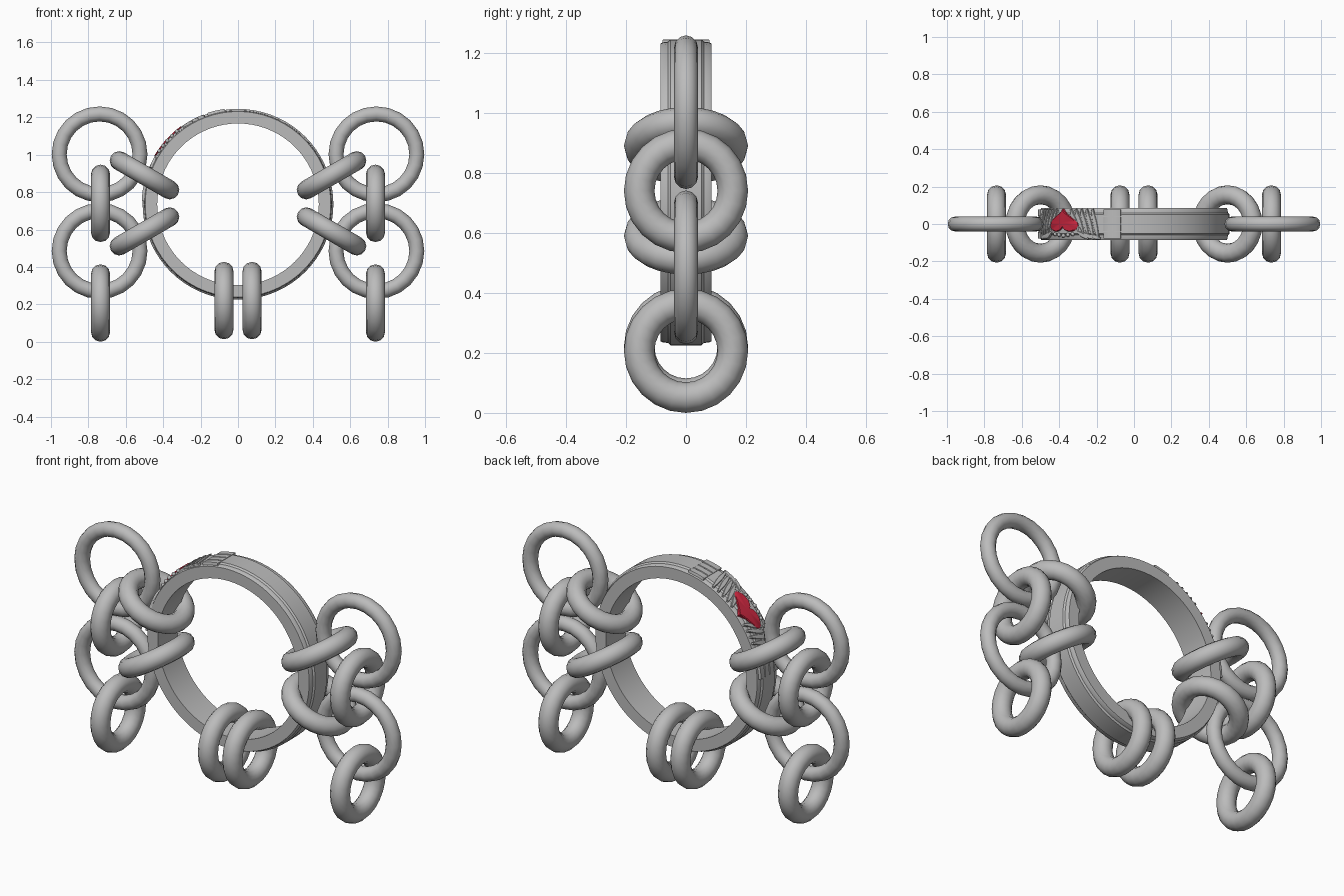
import bpy, bmesh, math
from mathutils import Vector

cube = bpy.data.objects.get("Cube")
if cube:
    bpy.data.objects.remove(cube)


def material(name, color, rough=0.5):
    m = bpy.data.materials.new(name)
    m.use_nodes = True
    m.diffuse_color = (*color, 1)
    bsdf = m.node_tree.nodes["Principled BSDF"]
    bsdf.inputs["Base Color"].default_value = (*color, 1)
    bsdf.inputs["Roughness"].default_value = rough
    return m


GREY = material("steel grey", (0.5, 0.5, 0.5))
RED = material("enamel red", (0.6, 0.02, 0.05))
CENTER_Z, RADIUS = 0.735, 0.508
MOTIF = math.radians(138)      # middle of the ornament on the band


def finish(bm, name, mat, angle=35):
    bmesh.ops.recalc_face_normals(bm, faces=bm.faces)
    mesh = bpy.data.meshes.new(name)
    bm.to_mesh(mesh)
    bm.free()
    ob = bpy.data.objects.new(name, mesh)
    bpy.context.collection.objects.link(ob)
    mesh.materials.append(mat)
    bpy.ops.object.select_all(action="DESELECT")
    ob.select_set(True)
    bpy.context.view_layer.objects.active = ob
    bpy.ops.object.shade_smooth_by_angle(angle=math.radians(angle))
    return ob


def link(name, x, z, major, minor, rotation):
    bpy.ops.mesh.primitive_torus_add(
        major_segments=24, minor_segments=12, major_radius=major,
        minor_radius=minor, location=(x, 0, z),
        rotation=[math.radians(a) for a in rotation])
    ob = bpy.context.object
    ob.name = name
    ob.data.materials.append(GREY)
    bpy.ops.object.shade_smooth_by_angle(angle=math.radians(60))


def on_band(s, y, h):
    """Wrap arc length s, width y and height h around the band."""
    a = MOTIF - s / RADIUS
    r = RADIUS + h
    return Vector((r * math.cos(a), y, CENTER_Z + r * math.sin(a)))


def add_plate(bm, outline, h, inset=0.8):
    """Raised plate with a sloped edge, following the band."""
    cs = sum(p[0] for p in outline) / len(outline)
    cy = sum(p[1] for p in outline) / len(outline)
    top = [(cs + (s - cs) * inset, cy + (y - cy) * inset) for s, y in outline]
    rings = [[bm.verts.new(on_band(s, y, k)) for s, y in pts]
             for pts, k in ((outline, -0.012), (outline, h * 0.6), (top, h))]
    n = len(outline)
    for a, b in zip(rings, rings[1:]):
        for i in range(n):
            j = (i + 1) % n
            bm.faces.new((a[i], a[j], b[j], b[i]))
    mid = bm.verts.new(on_band(cs, cy, h))
    for i in range(n):
        bm.faces.new((rings[2][i], rings[2][(i + 1) % n], mid))


def stroke(bm, a, b, width, h):
    """Tapered rib from a to b."""
    a, b = Vector(a), Vector(b)
    d = (b - a).normalized()
    side = Vector((-d.y, d.x)) * width / 2
    pts = []
    steps = 6
    for i in range(steps + 1):
        t = i / steps
        pts.append(a.lerp(b, t) + side * (0.45 + 0.55 * math.sin(math.pi * t)))
    pts += [2 * a.lerp(b, (steps - i) / steps) - pts[steps - i] for i in range(steps + 1)]
    add_plate(bm, [(p.x, p.y) for p in pts], h, 0.85)


# Main band: lathe a stepped cross-section around the y axis
half = [(0.432, 0.085), (0.496, 0.085), (0.5, 0.078), (0.502, 0.06), (0.51, 0.052)]
profile = half + [(r, -y) for r, y in reversed(half)]
bm = bmesh.new()
SEG = 72
rows = [[bm.verts.new((r * math.cos(a), y, CENTER_Z + r * math.sin(a))) for r, y in profile]
        for a in (2 * math.pi * i / SEG for i in range(SEG))]
for i in range(SEG):
    a, b = rows[i], rows[(i + 1) % SEG]
    for k in range(len(profile)):
        m = (k + 1) % len(profile)
        bm.faces.new((a[k], a[m], b[m], b[k]))
finish(bm, "main_band", GREY, 30)

# Chain links, mirrored to both sides
for side, tag in ((1, "left"), (-1, "right")):
    link(f"upper_large_link_{tag}", 0.74 * side, 1.002, 0.216, 0.04, (90, 0, 0))
    link(f"lower_large_link_{tag}", 0.74 * side, 0.485, 0.216, 0.04, (90, 0, 0))
    link(f"middle_small_link_{tag}", 0.735 * side, 0.74, 0.156, 0.051, (0, 90, 0))
    link(f"hanging_small_link_{tag}", 0.735 * side, 0.207, 0.156, 0.051, (0, 90, 0))
    link(f"upper_tilted_link_{tag}", 0.5 * side, 0.89, 0.156, 0.051, (0, -30 * side, 0))
    link(f"lower_tilted_link_{tag}", 0.5 * side, 0.59, 0.156, 0.051, (0, 30 * side, 0))
    link(f"bottom_link_{tag}", 0.075 * side, 0.22, 0.156, 0.051, (0, 90, 0))

# Ribbed end bars and feather strokes on either side of the heart
bars, feathers = bmesh.new(), bmesh.new()
for m in (1, -1):
    for k in range(4):
        y = -0.06 + 0.04 * k
        add_plate(bars, [(m * s, y + w) for s, w in
                         ((0.26, -0.018), (0.305, -0.018), (0.355, -0.018),
                          (0.355, 0.018), (0.305, 0.018), (0.26, 0.018))], 0.007, 0.9)
    for k in range(5):
        s = 0.055 + 0.035 * k
        stroke(feathers, (m * s, 0.078), (m * (s + 0.055 - 0.005 * k), -0.03 - 0.012 * k), 0.024, 0.006)
    for k in range(3):
        stroke(feathers, (m * (0.1 + 0.04 * k), -0.04 - 0.01 * k),
               (m * (0.17 + 0.035 * k), -0.078), 0.022, 0.006)
finish(bars, "end_bars", GREY)
finish(feathers, "feather_strokes", GREY)

# Red heart, point towards the back edge
bm = bmesh.new()
outline = []
for i in range(32):
    t = 2 * math.pi * i / 32
    hx = 16 * math.sin(t) ** 3
    hy = 13 * math.cos(t) - 5 * math.cos(2 * t) - 2 * math.cos(3 * t) - math.cos(4 * t)
    outline.append((hx * 0.11 / 16, 0.02 - 0.0042 * (hy + 2.5)))
add_plate(bm, outline, 0.009, 0.93)
finish(bm, "heart", RED)

# Small beads below the heart lobes
bm = bmesh.new()
for k in range(-2, 3):
    ball = bmesh.ops.create_uvsphere(bm, u_segments=10, v_segments=6, radius=0.011)
    bmesh.ops.translate(bm, verts=ball["verts"],
                        vec=on_band(0.035 * k, -0.062 + 0.004 * abs(k), 0.0))
finish(bm, "beads", GREY, 60)
